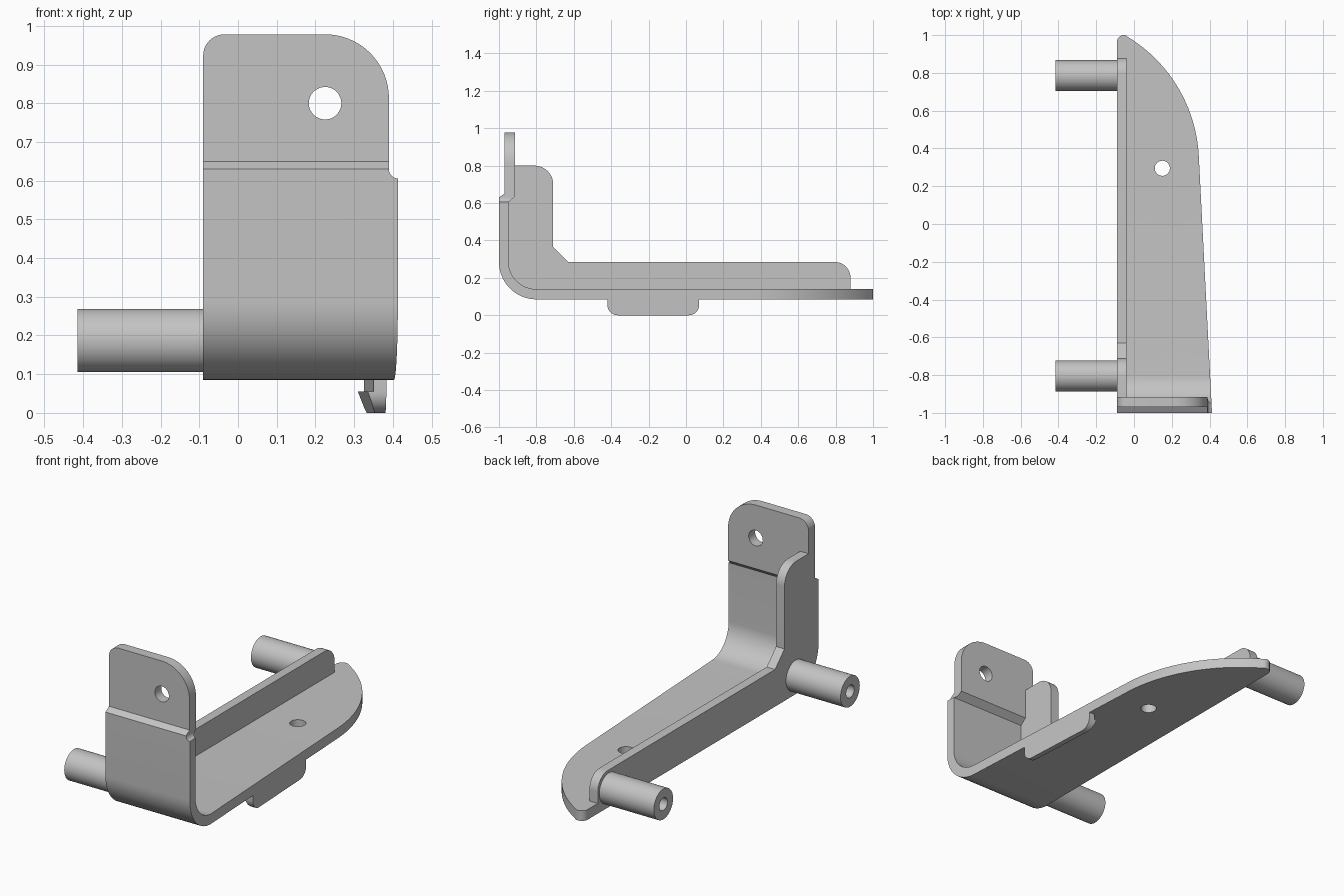
import bpy, bmesh, math
from mathutils import Matrix, Vector

cube = bpy.data.objects.get("Cube")
if cube:
    bpy.data.objects.remove(cube, do_unlink=True)

GREY = (0.55, 0.55, 0.55, 1)
metal = bpy.data.materials.new("plain grey")
metal.use_nodes = True
metal.diffuse_color = GREY
metal.node_tree.nodes["Principled BSDF"].inputs["Base Color"].default_value = GREY


def arc(cx, cy, r, start, end, steps=16):
    angles = [math.radians(start + (end - start) * i / steps) for i in range(steps + 1)]
    return [(cx + r * math.cos(a), cy + r * math.sin(a)) for a in angles]


def finish(name, bm):
    bmesh.ops.recalc_face_normals(bm, faces=bm.faces)
    mesh = bpy.data.meshes.new(name)
    bm.to_mesh(mesh)
    bm.free()
    mesh.materials.append(metal)
    obj = bpy.data.objects.new(name, mesh)
    bpy.context.collection.objects.link(obj)
    return obj


def prism(name, outline, axis, low, high, shear=0):
    """Extrude a 2D outline along an axis; shear slides the far end sideways."""
    place = {"x": lambda u, v, d: (d, u, v),
             "y": lambda u, v, d: (u, d, v),
             "z": lambda u, v, d: (u, v, d)}[axis]
    bm = bmesh.new()
    near = [bm.verts.new(place(u, v, low)) for u, v in outline]
    far = [bm.verts.new(place(u + shear, v, high)) for u, v in outline]
    bm.faces.new(near)
    bm.faces.new(far)
    for i in range(len(near)):
        j = (i + 1) % len(near)
        bm.faces.new((near[i], near[j], far[j], far[i]))
    return finish(name, bm)


def rod(name, centre, radius, length, axis):
    bm = bmesh.new()
    turn = Vector((0, 0, 1)).rotation_difference(Vector(axis)).to_matrix().to_4x4()
    bmesh.ops.create_cone(bm, cap_ends=True, segments=48, radius1=radius, radius2=radius,
                          depth=length, matrix=Matrix.Translation(centre) @ turn)
    return finish(name, bm)


def cut(obj, tool, operation="DIFFERENCE"):
    mod = obj.modifiers.new("cut", "BOOLEAN")
    mod.operation, mod.solver, mod.object = operation, "EXACT", tool
    bpy.context.view_layer.objects.active = obj
    bpy.ops.object.modifier_apply(modifier=mod.name)
    bpy.data.objects.remove(tool, do_unlink=True)


LEFT = -0.09
SLOPE = -0.0515


def edge_x(y):
    return 0.413 + SLOPE * (y + 1)


# Bent sheet: base plate, bend, upright and offset top tab
inner = arc(-0.80, 0.29, 0.15, 270, 180) + [(-0.95, 0.605), (-0.915, 0.635)]
outer = [(-0.97, 0.65), (-1.0, 0.63)] + arc(-0.80, 0.285, 0.20, 180, 270)
sheet = prism("bent_bracket", [(1.1, 0.14)] + inner + [(-0.915, 0.978), (-0.97, 0.978)]
              + outer + [(1.1, 0.085)], "x", LEFT, 0.6)

# Plan outline with tapered side and curved nose
plan = ([(LEFT, -1.1), (edge_x(-1.1), -1.1)] + arc(-0.441, 0.32, 0.785, 3, 58.5, 32)
        + arc(-0.055, 0.965, 0.035, 62, 180, 10))
cut(sheet, prism("plan_cutter", plan, "z", -0.5, 1.5), "INTERSECT")

# Front outline with rounded tab corners and side notch
front = ([(LEFT, -0.2), (0.7, -0.2), (0.7, 0.605)] + arc(0.415, 0.63, 0.025, 270, 180, 8)
         + arc(0.225, 0.813, 0.165, 0, 90) + arc(LEFT + 0.055, 0.923, 0.055, 90, 180, 10))
cut(sheet, prism("front_cutter", front, "y", -1.5, 1.5), "INTERSECT")

# Bolt holes in the tab and base
cut(sheet, rod("tab_hole", (0.225, -0.95, 0.80), 0.042, 0.4, (0, 1, 0)))
cut(sheet, rod("base_hole", (0.15, 0.295, 0.11), 0.04, 0.4, (0, 0, 1)))

# Side flange seated against the inside of the sheet
flange_outline = (inner + arc(-0.81, 0.70, 0.10, 90, 0, 12)
                  + [(-0.71, 0.365), (-0.63, 0.285)]
                  + arc(0.795, 0.20, 0.085, 90, 0, 12) + [(0.88, 0.14)])
flange_outline.insert(len(inner), (-0.915, 0.80))
flange = prism("side_flange", flange_outline, "x", LEFT, LEFT + 0.05)

# Hooked clip under the tapered edge
y0, y1 = -0.42, 0.07
x0 = edge_x(y0)
section = [(x0, 0), (x0, 0.085), (x0 - 0.033, 0.085), (x0 - 0.033, 0.055),
           (x0 - 0.048, 0.055), (x0 - 0.028, 0)]
clip = prism("edge_clip", section, "y", y0, y1, SLOPE * (y1 - y0))
rounded = ([(y0, 0.2)] + arc(y0 + 0.055, 0.055, 0.055, 180, 270, 10)
           + arc(y1 - 0.055, 0.055, 0.055, 270, 360, 10) + [(y1, 0.2)])
cut(clip, prism("clip_cutter", rounded, "x", 0.1, 0.6), "INTERSECT")

# Hollow mounting posts
posts = []
for name, y in (("front_post", -0.805), ("rear_post", 0.785)):
    post = rod(name, ((LEFT - 0.415) / 2, y, 0.187), 0.082, 0.415 + LEFT, (1, 0, 0))
    cut(post, rod("bore", (-0.35, y, 0.187), 0.034, 0.4, (1, 0, 0)))
    posts.append(post)

# Smooth the curved walls and keep the edges sharp
bpy.ops.object.select_all(action="DESELECT")
for obj in [sheet, flange, clip] + posts:
    obj.select_set(True)
bpy.context.view_layer.objects.active = sheet
bpy.ops.object.shade_smooth_by_angle(angle=math.radians(25))
